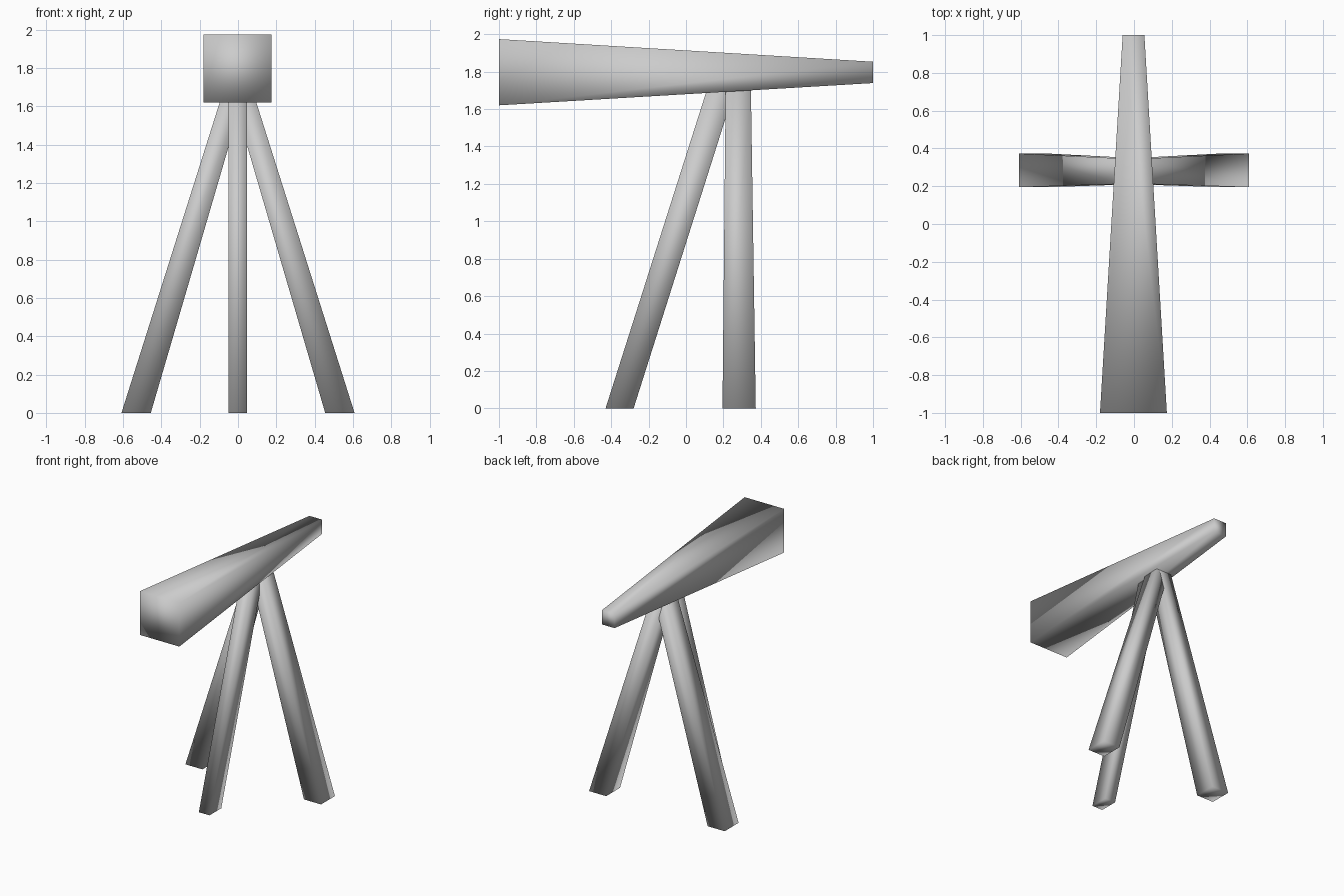
import bpy

if "Cube" in bpy.data.objects:
    bpy.data.objects.remove(bpy.data.objects["Cube"])


def tapered_beam(name, start, end):
    """Four-sided beam between two rings of four corners, smooth shaded."""
    faces = [(3, 2, 1, 0), (4, 5, 6, 7)]
    faces += [(i, (i + 1) % 4, (i + 1) % 4 + 4, i + 4) for i in range(4)]
    mesh = bpy.data.meshes.new(name)
    mesh.from_pydata(start + end, [], faces)
    mesh.update()
    obj = bpy.data.objects.new(name, mesh)
    bpy.context.collection.objects.link(obj)
    for poly in mesh.polygons:
        poly.use_smooth = True
    return obj


def flat_ring(x0, x1, y0, y1, z):
    return [(x0, y0, z), (x1, y0, z), (x1, y1, z), (x0, y1, z)]


def upright_ring(x0, x1, z0, z1, y):
    return [(x1, y, z0), (x0, y, z0), (x0, y, z1), (x1, y, z1)][::-1]


# Telescope tube: wide at the front, narrow at the back
tube = tapered_beam("telescope_tube",
                    upright_ring(-0.18, 0.174, 1.62, 1.974, -1.0),
                    upright_ring(-0.06, 0.055, 1.739, 1.853, 1.0))
# Normals outwards
import bmesh
def fix_normals(obj):
    bm = bmesh.new()
    bm.from_mesh(obj.data)
    bmesh.ops.recalc_face_normals(bm, faces=bm.faces)
    bm.to_mesh(obj.data)
    bm.free()


fix_normals(tube)

# Front leg, leaning back to the tube
front_leg = tapered_beam("front_leg",
                         flat_ring(-0.05, 0.046, -0.43, -0.28, 0),
                         flat_ring(-0.05, 0.046, 0.114, 0.262, 1.71))
fix_normals(front_leg)

# Two splayed rear legs
for side, name in ((1, "right_rear_leg"), (-1, "left_rear_leg")):
    foot = sorted((side * 0.455, side * 0.608))
    top = sorted((side * -0.045, side * 0.067))
    leg = tapered_beam(name,
                       flat_ring(*foot, 0.195, 0.373, 0),
                       flat_ring(*top, 0.212, 0.347, 1.71))
    fix_normals(leg)
